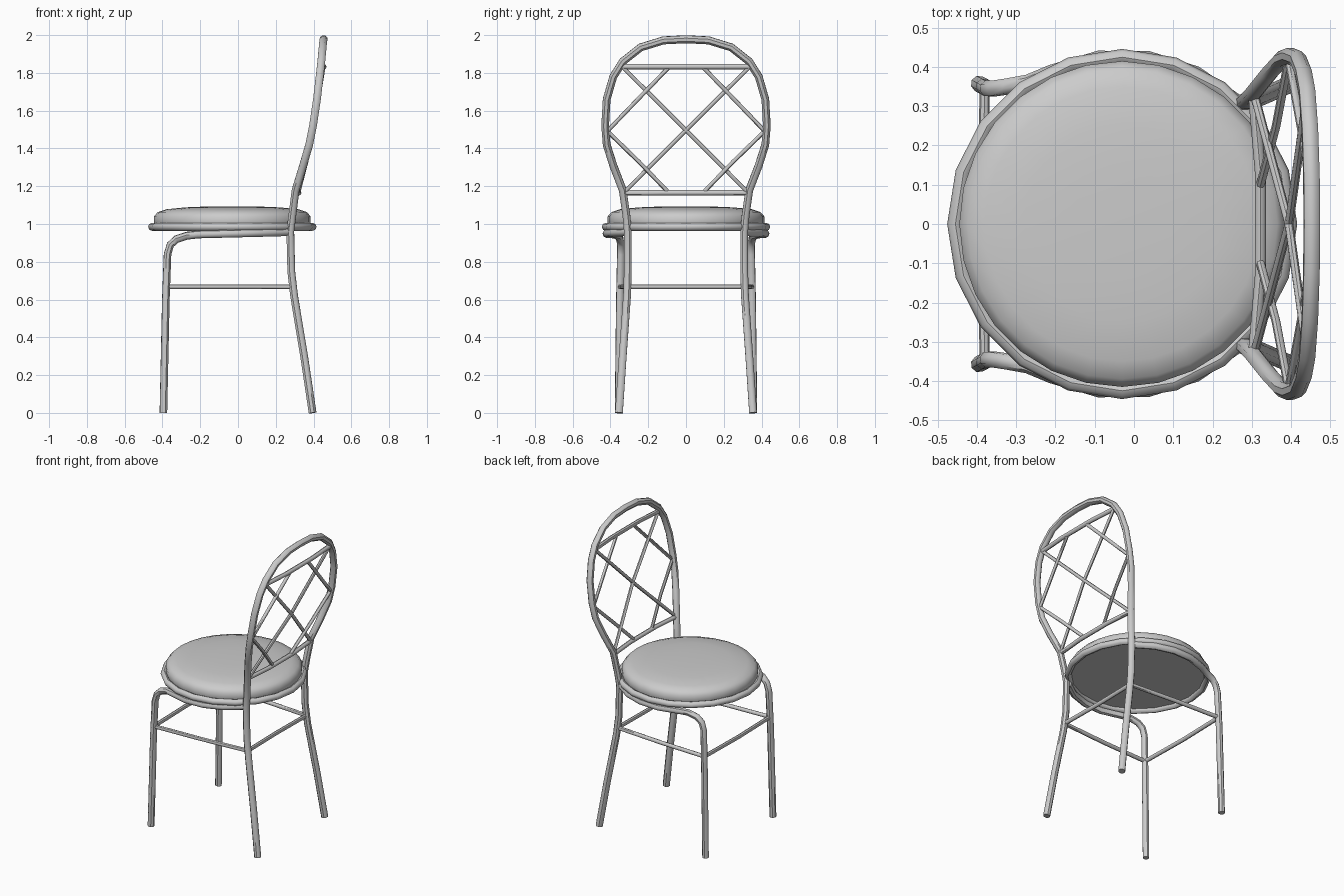
import bpy, bmesh, math

if "Cube" in bpy.data.objects:
    bpy.data.objects.remove(bpy.data.objects["Cube"])

SX, RAD = -0.03, 0.425   # seat centre x, rim radius


def smooth(ob, angle=45):
    bpy.ops.object.select_all(action='DESELECT')
    ob.select_set(True)
    bpy.context.view_layer.objects.active = ob
    bpy.ops.object.shade_smooth_by_angle(angle=math.radians(angle))


def tube(name, pts, r, cyclic=False):
    """Eight-sided tube swept along a polyline."""
    cu = bpy.data.curves.new(name, 'CURVE')
    cu.dimensions = '3D'
    cu.bevel_depth, cu.bevel_resolution = r, 2
    cu.use_fill_caps = True
    sp = cu.splines.new('POLY')
    sp.points.add(len(pts) - 1)
    for p, co in zip(sp.points, pts):
        p.co = (*co, 1)
    sp.use_cyclic_u = cyclic
    ob = bpy.data.objects.new(name, cu)
    bpy.context.collection.objects.link(ob)
    bpy.ops.object.select_all(action='DESELECT')
    ob.select_set(True)
    bpy.context.view_layer.objects.active = ob
    bpy.ops.object.convert(target='MESH')
    smooth(bpy.context.object)
    return bpy.context.object


def flip(pts):
    return [(x, -y, z) for x, y, z in pts]


def ring(a, r, z):
    return (SX + r * math.cos(a), r * math.sin(a), z)


# Seat cushion: lathed profile with flat underside
profile = [(0.41, 0.985), (0.415, 1.01), (0.415, 1.04), (0.395, 1.063),
           (0.35, 1.078), (0.25, 1.088), (0.13, 1.093)]
N = 28
bm = bmesh.new()
rows = [[bm.verts.new(ring(2 * math.pi * i / N, r, z)) for i in range(N)]
        for r, z in profile]
for a, b in zip(rows, rows[1:]):
    for i in range(N):
        j = (i + 1) % N
        bm.faces.new((a[i], a[j], b[j], b[i]))
bm.faces.new(rows[-1])
bm.faces.new(rows[0][::-1])
me = bpy.data.meshes.new("seat_cushion")
bm.to_mesh(me)
bm.free()
seat = bpy.data.objects.new("seat_cushion", me)
bpy.context.collection.objects.link(seat)
smooth(seat)

# Seat rim
tube("seat_rim", [ring(2 * math.pi * i / 20, RAD, 0.985) for i in range(20)],
     0.021, True)

# Back legs and hooped back frame as one bent tube
half = [(0.395, 0.355, 0), (0.35, 0.335, 0.3), (0.297, 0.312, 0.62),
        (0.282, 0.308, 0.75), (0.277, 0.308, 0.96), (0.287, 0.315, 1.04),
        (0.305, 0.335, 1.18), (0.345, 0.385, 1.31), (0.377, 0.42, 1.42),
        (0.397, 0.428, 1.52), (0.418, 0.42, 1.66), (0.432, 0.385, 1.78),
        (0.441, 0.335, 1.86), (0.448, 0.24, 1.935), (0.452, 0.12, 1.972)]
tube("back_frame", half + [(0.453, 0, 1.978)] + flip(half)[::-1], 0.022)

# Front legs bending under the seat and following the rim to the back
leg = [(-0.395, 0.357, 0), (-0.382, 0.35, 0.6), (-0.373, 0.345, 0.84),
       (-0.358, 0.345, 0.89), (-0.325, 0.35, 0.92), (-0.27, 0.36, 0.938)]
leg += [ring(math.radians(a), RAD, 0.945 + 0.012 * i / 4)
        for i, a in enumerate((115, 98, 81, 64, 47))]
tube("front_leg_left", leg, 0.021)
tube("front_leg_right", flip(leg), 0.021)

# Stretchers between the legs
Z = 0.668
side = [(-0.38, 0.348, Z), (-0.05, 0.335, Z), (0.29, 0.31, Z)]
tube("side_stretcher_left", side, 0.013)
tube("side_stretcher_right", flip(side), 0.013)
tube("front_stretcher", [(-0.38, 0.348, Z), (-0.388, 0, Z), (-0.38, -0.348, Z)], 0.013)
tube("back_stretcher", [(0.29, 0.31, Z), (0.285, 0, Z), (0.29, -0.31, Z)], 0.013)

# Bowed rails of the back
for name, z, w, x0, x1 in (("upper_rail", 1.833, 0.35, 0.44, 0.455),
                           ("lower_rail", 1.165, 0.325, 0.305, 0.322)):
    tube(name, [(x0, w, z), (x1, w * 0.4, z), (x1, -w * 0.4, z), (x0, -w, z)], 0.014)

# Lattice: two long diagonals and four short ones
for s, side_name in ((1, "left"), (-1, "right")):
    tube("long_diagonal_" + side_name,
         [(0.308, -s * 0.325, 1.17), (0.395, 0, 1.497), (0.442, s * 0.335, 1.83)], 0.011)
    tube("upper_diagonal_" + side_name,
         [(0.394, s * 0.42, 1.488), (0.425, s * 0.25, 1.665), (0.452, s * 0.095, 1.825)], 0.011)
    tube("lower_diagonal_" + side_name,
         [(0.394, s * 0.42, 1.495), (0.362, s * 0.25, 1.33), (0.322, s * 0.1, 1.175)], 0.011)
